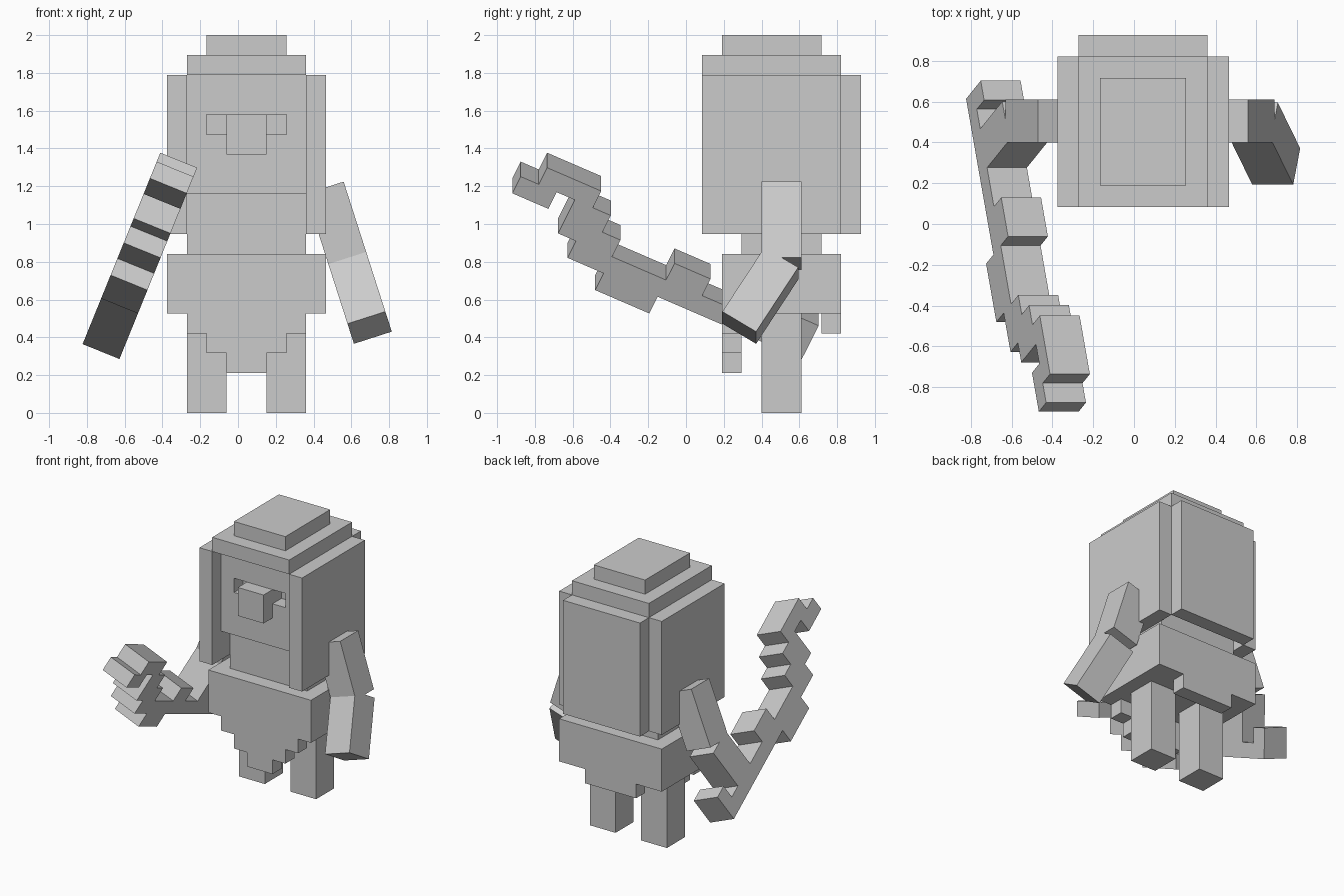
import bpy, bmesh, math
from mathutils import Matrix, Vector

if "Cube" in bpy.data.objects:
    bpy.data.objects.remove(bpy.data.objects["Cube"])

U = 2 / 19                                   # one block
ORIGIN = Vector((-0.376, 0.0845, 0.0))       # block grid corner

grey = bpy.data.materials.new("plain_grey")
grey.diffuse_color = (0.6, 0.6, 0.6, 1)
grey.use_nodes = True
grey.node_tree.nodes["Principled BSDF"].inputs["Base Color"].default_value = grey.diffuse_color


def finish(name, bm, matrix=None):
    bmesh.ops.recalc_face_normals(bm, faces=bm.faces)
    mesh = bpy.data.meshes.new(name)
    bm.to_mesh(mesh)
    bm.free()
    mesh.materials.append(grey)
    obj = bpy.data.objects.new(name, mesh)
    bpy.context.collection.objects.link(obj)
    if matrix is not None:
        obj.matrix_world = matrix
    return obj


def box(name, lo, hi, matrix=None):
    """Box between two corners in block units."""
    lo, hi = Vector(lo) * U, Vector(hi) * U
    bm = bmesh.new()
    bmesh.ops.create_cube(bm, size=1)
    bmesh.ops.scale(bm, vec=hi - lo, verts=bm.verts)
    bmesh.ops.translate(bm, vec=(lo + hi) / 2, verts=bm.verts)
    return finish(name, bm, matrix if matrix is not None else Matrix.Translation(ORIGIN))


def prism(name, start, depth, matrix=None):
    """Extrude a flat outline (block units) along depth."""
    bm = bmesh.new()
    face = bm.faces.new([bm.verts.new(Vector(p) * U) for p in start])
    new = bmesh.ops.extrude_face_region(bm, geom=[face])["geom"]
    bmesh.ops.translate(bm, vec=Vector(depth) * U,
                        verts=[v for v in new if isinstance(v, bmesh.types.BMVert)])
    return finish(name, bm, matrix if matrix is not None else Matrix.Translation(ORIGIN))


# Legs
for side, x in (("left", 1), ("right", 5)):
    box(side + "_leg", (x, 3, 0), (x + 2, 5, 5))

# Skirt with stepped front flap and small back flap
box("skirt", (0, 1, 5), (8, 7, 8))
flap = [(1, 5), (1, 4), (2, 4), (2, 3), (3, 3), (3, 2),
        (5, 2), (5, 3), (6, 3), (6, 4), (7, 4), (7, 5)]
prism("front_flap", [(x, 1, z) for x, z in flap], (0, 1, 0))
box("back_flap", (2, 6, 4), (6, 7, 5))

# Chest and head with cut eye sockets
box("chest", (1, 2, 8), (7, 6, 11))
head = box("head", (1, 1, 11), (7, 7, 17))
for side, x in (("left", 2), ("right", 5)):
    socket = box(side + "_eye_cutter", (x, 0.5, 14), (x + 1, 2, 15))
    socket.hide_render = True
    socket.hide_viewport = True
    cut = head.modifiers.new(side + "_eye", "BOOLEAN")
    cut.operation = "DIFFERENCE"
    cut.solver = "EXACT"
    cut.object = socket
box("nose", (3, 0, 13), (5, 1, 15))

# Hair panels and stepped crown
for side, x in (("left", 0), ("right", 7)):
    box(side + "_hair", (x, 0, 9), (x + 1, 7, 17))
box("back_hair", (1, 7, 9), (7, 8, 17))
box("crown", (1, 0, 17), (7, 7, 18))
box("top_knot", (2, 1, 18), (6, 6, 19))


# Arms: upper arm tilts outward, forearm bends forward at the elbow
def arm(side, x, tilt, bend):
    shoulder = (Matrix.Translation((x, 0.505, 1.192))
                @ Matrix.Rotation(math.radians(tilt), 4, "Y"))
    box(side + "_upper_arm", (-1, -1, -4), (1, 1, 0), shoulder)
    elbow = (shoulder @ Matrix.Translation((0, 0, -4 * U))
             @ Matrix.Rotation(math.radians(bend), 4, "X"))
    box(side + "_forearm", (-1, -1, -4), (1, 1, 0), elbow)
    return elbow


arm("right", 0.459, -17.8, -32)
hand = arm("left", -0.373, 22.1, -25)

# Blocky staff held across the left hand
staff = [(0, 0), (-3, 0), (-3, 1), (-5, 1), (-5, 2), (-6, 2), (-6, 4),
         (-7, 4), (-7, 3), (-9, 3), (-9, 4), (-8, 4), (-8, 5), (-5, 5),
         (-5, 4), (-4, 4), (-4, 3), (-3, 3), (-3, 2), (0, 2), (0, 3),
         (2, 3), (2, 2), (7, 2), (7, 3), (8, 3), (8, 1), (0, 1)]
prism("staff", [(-1, p - 5, q - 5) for p, q in staff], (2, 0, 0), hand)
